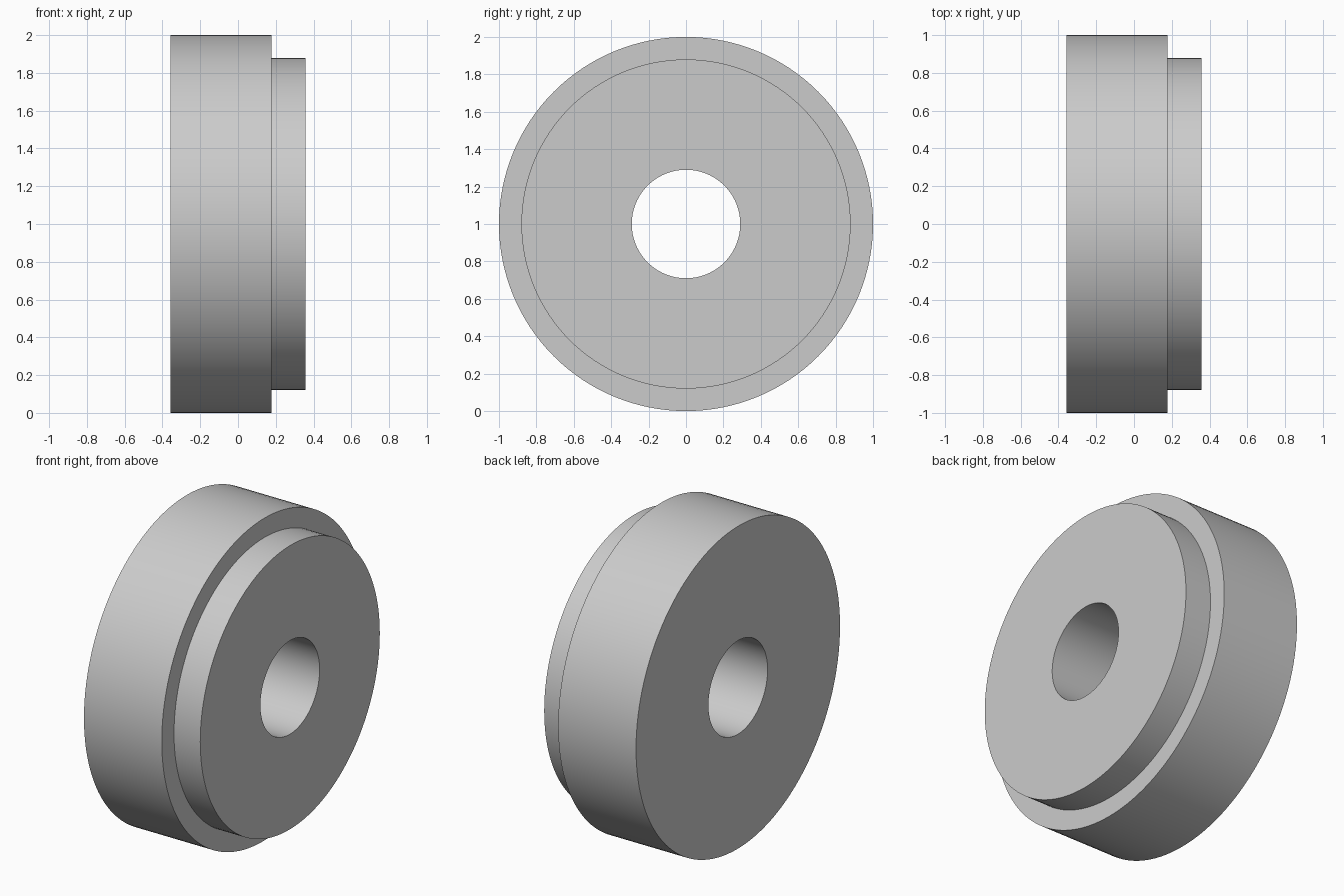
import bpy
import bmesh
import math
from mathutils import Vector, Matrix

cube = bpy.data.objects.get("Cube")
if cube:
    bpy.data.objects.remove(cube, do_unlink=True)

SEGMENTS = 128
CENTRE = Vector((0, 0, 1))

# Plain grey metal
grey = bpy.data.materials.new("grey_metal")
grey.use_nodes = True
colour = (0.6, 0.6, 0.6, 1)
grey.diffuse_color = colour
grey.node_tree.nodes["Principled BSDF"].inputs["Base Color"].default_value = colour


def lathe_x(name, profile, material):
    """Revolve a closed (x, radius) profile around the horizontal x axis."""
    bm = bmesh.new()
    rings = []
    for i in range(SEGMENTS):
        turn = Matrix.Rotation(math.tau * i / SEGMENTS, 3, 'X')
        rings.append([bm.verts.new(turn @ Vector((x, 0, r)) + CENTRE)
                      for x, r in profile])
    count = len(profile)
    for i, ring in enumerate(rings):
        following = rings[(i + 1) % SEGMENTS]
        for j in range(count):
            k = (j + 1) % count
            bm.faces.new((ring[j], ring[k], following[k], following[j]))
    bmesh.ops.recalc_face_normals(bm, faces=bm.faces)
    mesh = bpy.data.meshes.new(name)
    bm.to_mesh(mesh)
    bm.free()
    mesh.materials.append(material)
    obj = bpy.data.objects.new(name, mesh)
    bpy.context.collection.objects.link(obj)
    bpy.ops.object.select_all(action='DESELECT')
    obj.select_set(True)
    bpy.context.view_layer.objects.active = obj
    bpy.ops.object.shade_smooth_by_angle(angle=math.radians(30))
    return obj


# Wide disc, narrower raised shoulder and through bore
BORE, SHOULDER, RIM = 0.29, 0.88, 1.0
BACK, STEP, FACE = -0.357, 0.177, 0.357
lathe_x("stepped_bushing", [
    (BACK, BORE), (BACK, RIM), (STEP, RIM),
    (STEP, SHOULDER), (FACE, SHOULDER), (FACE, BORE),
], grey)
